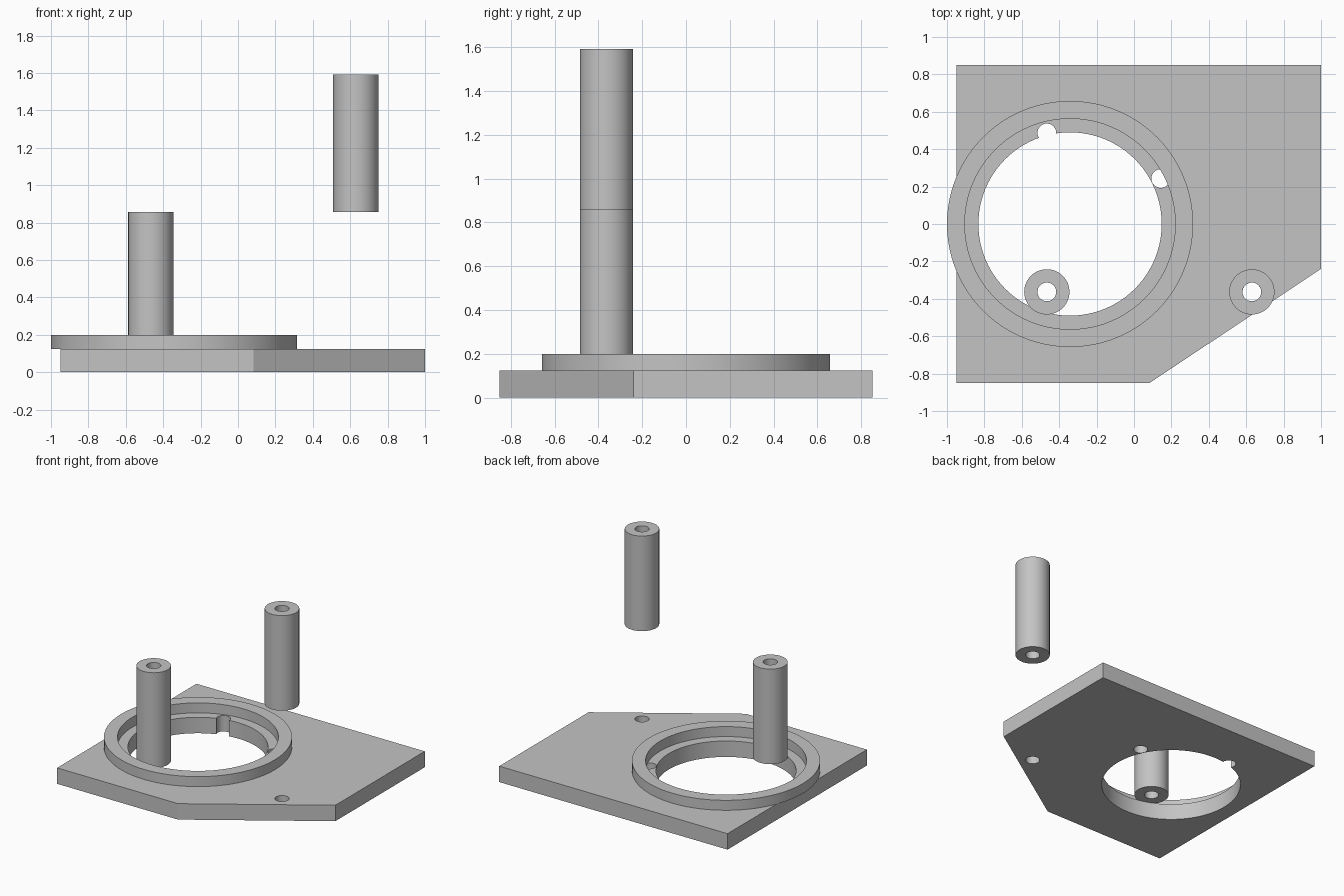
import bpy, bmesh
from math import cos, sin, tau, radians

if "Cube" in bpy.data.objects:
    bpy.data.objects.remove(bpy.data.objects["Cube"], do_unlink=True)

PLATE_TOP = 0.123
RING_TOP = 0.2
POST_HEIGHT = 0.734
BORE = 0.05
OPENING = (-0.342, 0)
POST_X, POST_Y = (-0.466, 0.63), -0.363

grey = bpy.data.materials.new("satin grey")
grey.use_nodes = True
colour = (0.55, 0.55, 0.55, 1)
grey.diffuse_color = colour
grey.node_tree.nodes["Principled BSDF"].inputs["Base Color"].default_value = colour


def finish(name, bm):
    """Turn a bmesh into a named grey object."""
    bmesh.ops.recalc_face_normals(bm, faces=bm.faces)
    mesh = bpy.data.meshes.new(name)
    bm.to_mesh(mesh)
    bm.free()
    mesh.materials.append(grey)
    obj = bpy.data.objects.new(name, mesh)
    bpy.context.collection.objects.link(obj)
    return obj


def activate(obj):
    bpy.ops.object.select_all(action="DESELECT")
    obj.select_set(True)
    bpy.context.view_layer.objects.active = obj


def smooth(obj):
    activate(obj)
    bpy.ops.object.shade_smooth_by_angle(angle=radians(30))


def prism(name, outline, low, high):
    """Extrude a flat outline from low to high."""
    bm = bmesh.new()
    face = bm.faces.new([bm.verts.new((x, y, low)) for x, y in outline])
    top = bmesh.ops.extrude_face_region(bm, geom=[face])["geom"]
    verts = [v for v in top if isinstance(v, bmesh.types.BMVert)]
    bmesh.ops.translate(bm, verts=verts, vec=(0, 0, high - low))
    return finish(name, bm)


def circle(centre, radius, sides):
    return [(centre[0] + radius * cos(tau * i / sides),
             centre[1] + radius * sin(tau * i / sides)) for i in range(sides)]


def tube(name, centre, outer, inner, low, high, sides):
    """Hollow cylinder from a rectangular section swept around its axis."""
    bm = bmesh.new()
    section = [(outer, low), (outer, high), (inner, high), (inner, low)]
    loops = [[bm.verts.new((x, y, z)) for x, y in circle(centre, r, sides)]
             for r, z in section]
    for a, b in zip(loops, loops[1:] + loops[:1]):
        for i in range(sides):
            j = (i + 1) % sides
            bm.faces.new((a[i], a[j], b[j], b[i]))
    obj = finish(name, bm)
    smooth(obj)
    return obj


def drill(target, centre, radius, sides):
    """Cut a vertical through hole."""
    cutter = prism("hole_cutter", circle(centre, radius, sides), -0.1, 0.3)
    cutter.hide_render = True
    mod = target.modifiers.new("hole", "BOOLEAN")
    mod.operation, mod.solver, mod.object = "DIFFERENCE", "EXACT", cutter
    activate(target)
    bpy.ops.object.modifier_apply(modifier=mod.name)
    bpy.data.objects.remove(cutter, do_unlink=True)


# Base plate with one clipped corner
plate = prism("base_plate",
              [(-0.95, -0.85), (0.083, -0.85), (1, -0.24), (1, 0.85), (-0.95, 0.85)],
              0, PLATE_TOP)

# Large opening, two edge notches and the screw hole
drill(plate, OPENING, 0.49, 96)
for spot in [(-0.466, 0.487), (0.143, 0.243), (POST_X[1], POST_Y)]:
    drill(plate, spot, BORE, 32)
smooth(plate)

# Raised collar around the opening, overhanging the plate edge
tube("collar_ring", OPENING, 0.658, 0.563, PLATE_TOP, RING_TOP, 96)

# Hollow standoff posts, one a full length above the other
for i, (name, x) in enumerate(zip(("lower_post", "upper_post"), POST_X)):
    low = PLATE_TOP + i * POST_HEIGHT
    tube(name, (x, POST_Y), 0.121, BORE, low, low + POST_HEIGHT, 48)
